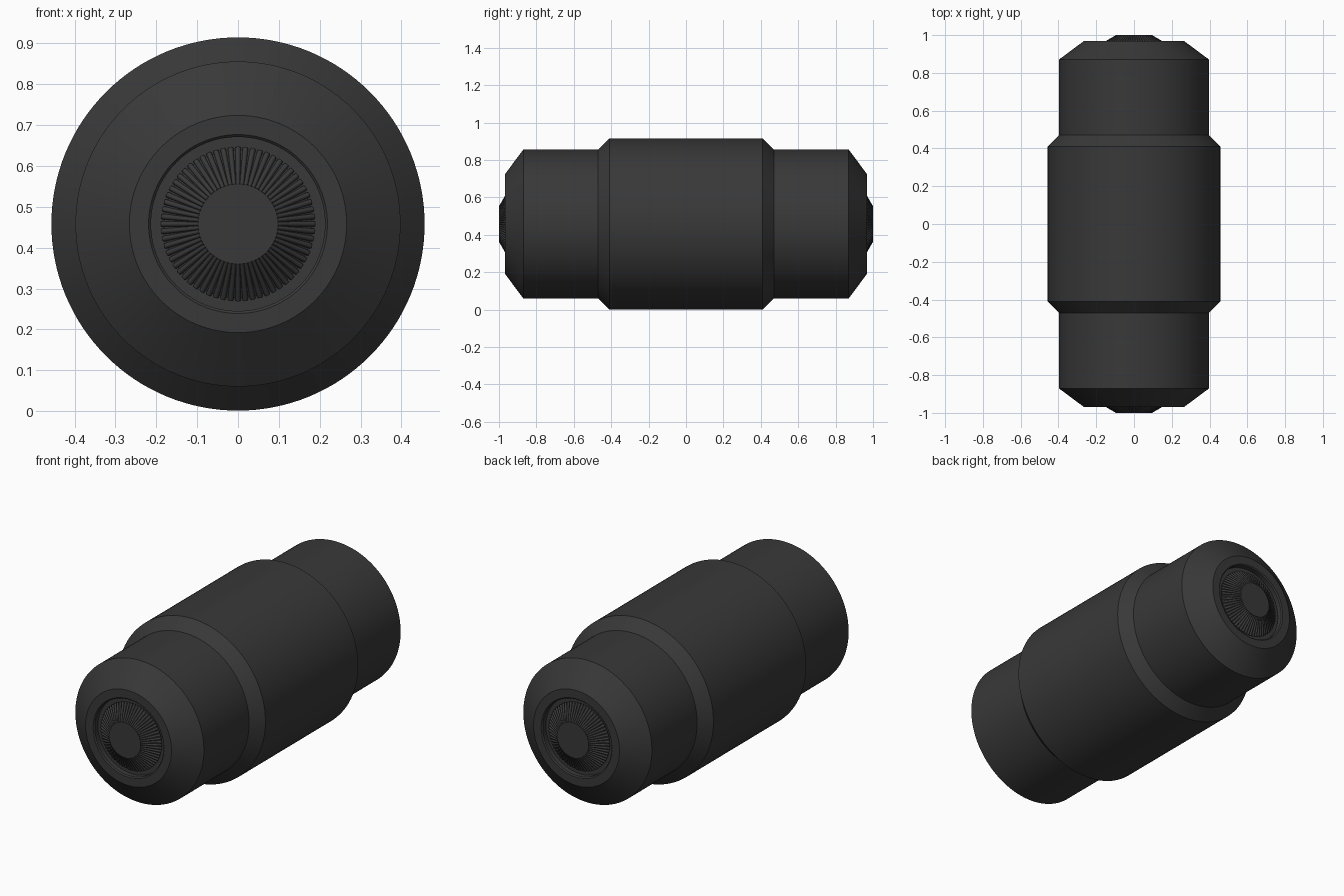
import bpy, bmesh, math
from mathutils import Vector, Matrix

if "Cube" in bpy.data.objects:
    bpy.data.objects.remove(bpy.data.objects["Cube"])

ZC = 0.458   # height of the long axis
RIBS = 64

dark = bpy.data.materials.new("dark_grey")
dark.diffuse_color = (0.04, 0.04, 0.04, 1)
dark.use_nodes = True
dark.node_tree.nodes["Principled BSDF"].inputs["Base Color"].default_value = dark.diffuse_color


def finish(name, bm, angle=25):
    bmesh.ops.recalc_face_normals(bm, faces=bm.faces)
    mesh = bpy.data.meshes.new(name)
    bm.to_mesh(mesh)
    bm.free()
    mesh.materials.append(dark)
    ob = bpy.data.objects.new(name, mesh)
    bpy.context.collection.objects.link(ob)
    ob.location.z = ZC
    bpy.ops.object.select_all(action='DESELECT')
    ob.select_set(True)
    bpy.context.view_layer.objects.active = ob
    bpy.ops.object.shade_smooth_by_angle(angle=math.radians(angle))
    return ob


def lathe(name, profile, seg=128):
    """Revolve (radius, y) points around the y axis and cap both ends."""
    bm = bmesh.new()
    rings = []
    for r, y in profile:
        rings.append([bm.verts.new((r * math.cos(2 * math.pi * i / seg), y,
                                    r * math.sin(2 * math.pi * i / seg)))
                      for i in range(seg)])
    for a, b in zip(rings, rings[1:]):
        for i in range(seg):
            j = (i + 1) % seg
            bm.faces.new((a[i], a[j], b[j], b[i]))
    bm.faces.new(rings[0])
    bm.faces.new(rings[-1])
    return finish(name, bm)


# stepped body with chamfers and a round recess in each end
half = [(0.457, 0.41), (0.398, 0.47), (0.398, 0.87), (0.266, 0.968),
        (0.219, 0.968), (0.213, 0.962), (0.213, 0.935)]
lathe("body", [(r, -y) for r, y in reversed(half)] + half)

for side, s in (("front", -1), ("back", 1)):
    # conical hub with flat cap
    lathe(side + "_hub", [(0.182, s * 0.93), (0.182, s * 0.939),
                          (0.098, s * 0.993), (0.098, s * 1.0)])

    # radial ribs lying on the cone
    bm = bmesh.new()
    inner, outer = Vector((0.096, s * 0.994, 0)), Vector((0.186, s * 0.940, 0))
    axis = outer - inner
    tilt = axis.to_track_quat('Z', 'Y').to_matrix().to_4x4()
    for i in range(RIBS):
        turn = Matrix.Rotation(2 * math.pi * i / RIBS, 4, 'Y')
        bmesh.ops.create_cone(
            bm, cap_ends=True, segments=10, radius1=0.005, radius2=0.0068,
            depth=axis.length,
            matrix=turn @ Matrix.Translation((inner + outer) / 2) @ tilt)
    finish(side + "_ribs", bm, 50)
